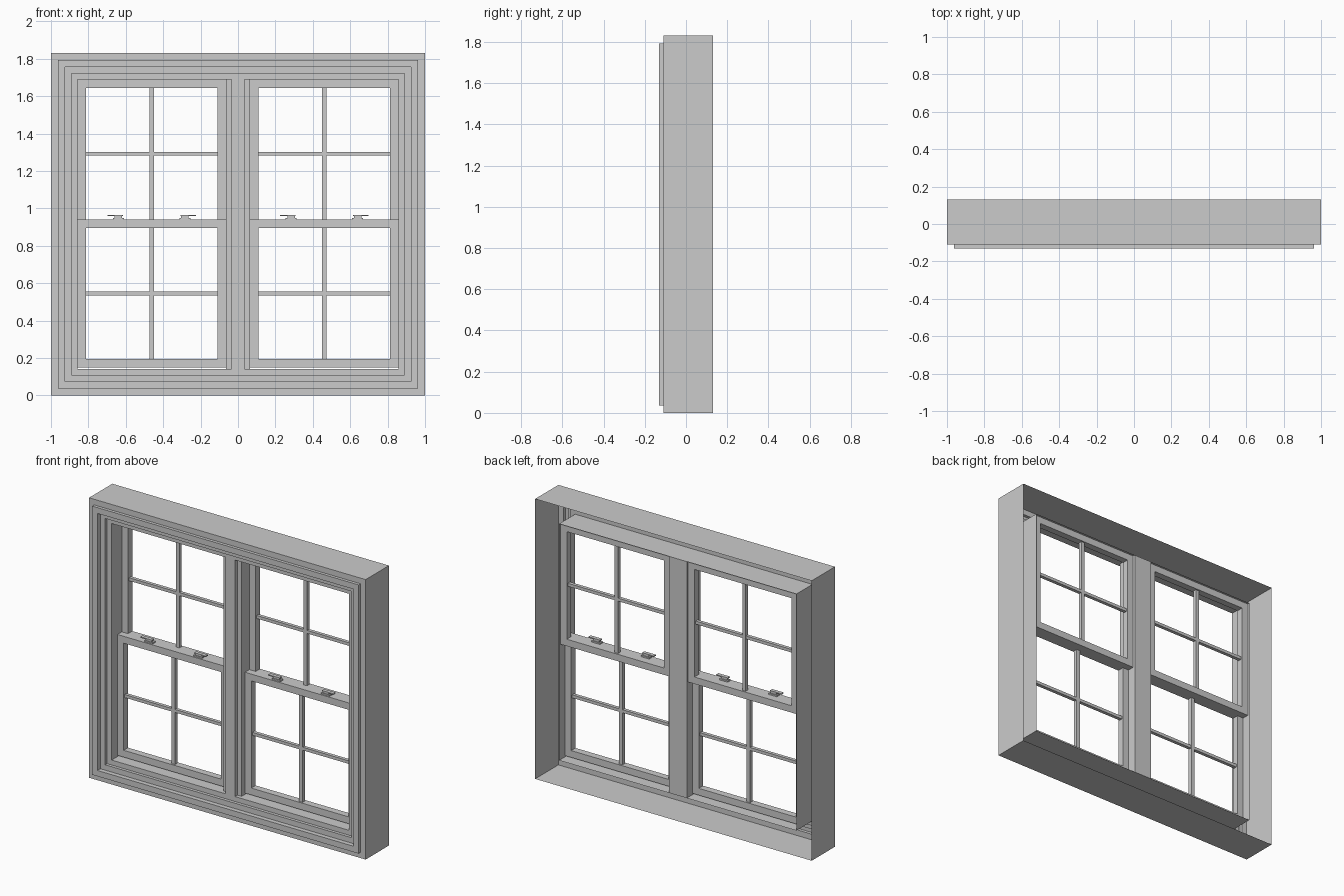
import bpy, bmesh

if "Cube" in bpy.data.objects:
    bpy.data.objects.remove(bpy.data.objects["Cube"])


def make(name, bm):
    bmesh.ops.recalc_face_normals(bm, faces=bm.faces)
    me = bpy.data.meshes.new(name)
    bm.to_mesh(me)
    bm.free()
    ob = bpy.data.objects.new(name, me)
    bpy.context.collection.objects.link(ob)
    return ob


def add_box(bm, x0, x1, y0, y1, z0, z1):
    vs = bmesh.ops.create_cube(bm, size=1)["verts"]
    for v in vs:
        v.co = ((x0 + x1) / 2 + v.co.x * (x1 - x0),
                (y0 + y1) / 2 + v.co.y * (y1 - y0),
                (z0 + z1) / 2 + v.co.z * (z1 - z0))


def add_ring(bm, rect, profile, closed=True):
    """Sweep an (inset, y) profile round a rectangle with mitred corners."""
    x0, x1, z0, z1 = rect
    loops = [[bm.verts.new(c) for c in ((x0 + d, y, z0 + d), (x1 - d, y, z0 + d),
                                        (x1 - d, y, z1 - d), (x0 + d, y, z1 - d))]
             for d, y in profile]
    n = len(loops)
    for i in range(n if closed else n - 1):
        a, b = loops[i], loops[(i + 1) % n]
        for k in range(4):
            m = (k + 1) % 4
            bm.faces.new((a[k], a[m], b[m], b[k]))


# Outer sleeve, stepped casing and jamb: one thin folded sheet
bm = bmesh.new()
add_ring(bm, (-1, 1, 0, 1.83),
         [(0, 0.13), (0, -0.11), (0.037, -0.11), (0.037, -0.13), (0.075, -0.13),
          (0.075, -0.10), (0.11, -0.10), (0.11, -0.08), (0.142, -0.08), (0.142, 0.085)],
         closed=False)
make("casing_and_jamb", bm)

# Centre mullion with narrower front bar
bm = bmesh.new()
add_box(bm, -0.065, 0.065, -0.055, 0.085, 0.142, 1.688)
add_box(bm, -0.035, 0.035, -0.08, -0.055, 0.142, 1.688)
make("centre_mullion", bm)

RAIL, BAR = 0.045, 0.0125
XL, XR = 0.065, 0.858
XC = (XL + XR) / 2


def sash(name, side, y0, y1, z0, z1):
    x0, x1 = sorted((side * XL, side * XR))
    bm = bmesh.new()
    add_ring(bm, (x0, x1, z0, z1), [(0, y0), (RAIL, y0), (RAIL, y1), (0, y1)])
    make(name + "_frame", bm)
    # Glazing bars
    bm = bmesh.new()
    xc, zc, yc = (x0 + x1) / 2, (z0 + z1) / 2, (y0 + y1) / 2
    add_box(bm, xc - BAR, xc + BAR, yc - BAR, yc + BAR, z0 + RAIL, z1 - RAIL)
    add_box(bm, x0 + RAIL, x1 - RAIL, yc - BAR * .9, yc + BAR * .9, zc - BAR * .8, zc + BAR * .8)
    make(name + "_glazing_bars", bm)


def latch(name, cx, s):
    # Base, post and outward-pointing lever
    bm = bmesh.new()
    for a, b, y0, y1, z0, z1 in ((-0.03, 0.03, -0.012, 0.018, 0.94, 0.949),
                                 (-0.02, 0.02, -0.008, 0.012, 0.949, 0.958),
                                 (-0.025, 0.058, -0.012, 0.012, 0.958, 0.965)):
        xa, xb = sorted((cx + s * a, cx + s * b))
        add_box(bm, xa, xb, y0, y1, z0, z1)
    make(name, bm)


for side, label in ((-1, "left"), (1, "right")):
    sash(label + "_lower_sash", side, -0.02, 0.025, 0.15, 0.94)
    sash(label + "_upper_sash", side, 0.025, 0.07, 0.895, 1.688)
    for s, pos in ((-1, "a"), (1, "b")):
        latch(f"{label}_latch_{pos}", side * XC + s * 0.178, s)
